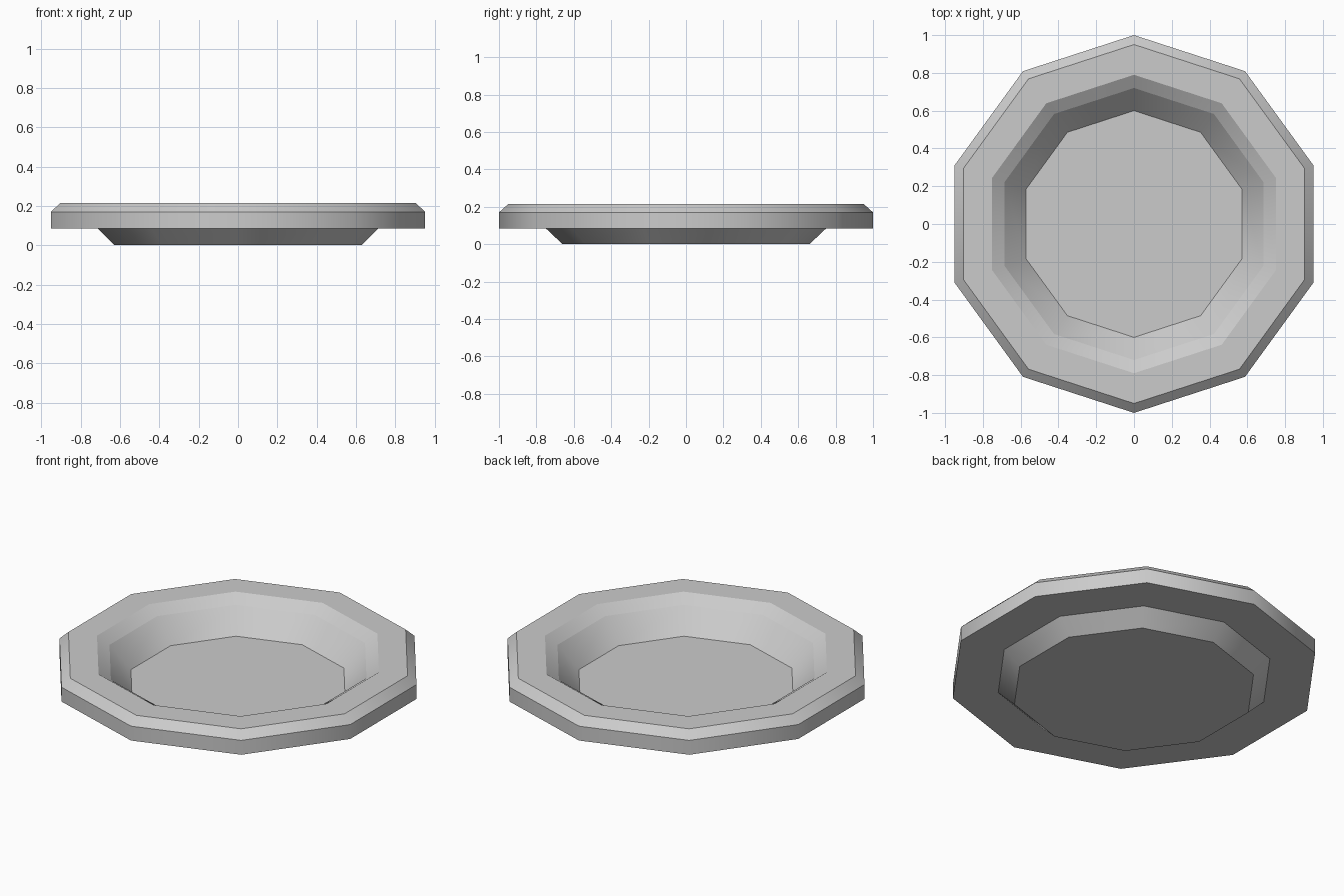
import bpy, bmesh, math

cube = bpy.data.objects.get("Cube")
if cube:
    bpy.data.objects.remove(cube, do_unlink=True)

SIDES = 10

# Plain grey glaze
grey = bpy.data.materials.new("light_grey")
grey.use_nodes = True
colour = (0.6, 0.6, 0.6, 1)
grey.diffuse_color = colour
grey.node_tree.nodes["Principled BSDF"].inputs["Base Color"].default_value = colour

# Plate profile (radius, height), from the foot round the rim to the well
profile = [
    (0.66, 0.0), (0.75, 0.085),      # foot
    (1.0, 0.085), (1.0, 0.17),       # underside and outer wall
    (0.95, 0.215), (0.79, 0.215),    # bevel and flat rim
    (0.72, 0.17), (0.6, 0.04),       # sloped well
]


def ring(bm, radius, z):
    """Ten-sided ring with a corner at the back and front."""
    angles = [math.pi / 2 + math.tau * i / SIDES for i in range(SIDES)]
    return [bm.verts.new((radius * math.cos(a), radius * math.sin(a), z)) for a in angles]


bm = bmesh.new()
rings = [ring(bm, r, z) for r, z in profile]

# Bands between neighbouring rings
for low, high in zip(rings, rings[1:]):
    for i in range(SIDES):
        j = (i + 1) % SIDES
        bm.faces.new((low[i], low[j], high[j], high[i]))

# Foot bottom and well floor
bm.faces.new(rings[0][::-1])
bm.faces.new(rings[-1])

# Smooth around the plate, crisp at every ring
for face in bm.faces:
    face.smooth = True
for loop in rings:
    for i in range(SIDES):
        bm.edges.get((loop[i], loop[(i + 1) % SIDES])).smooth = False
bmesh.ops.recalc_face_normals(bm, faces=bm.faces)

mesh = bpy.data.meshes.new("plate")
bm.to_mesh(mesh)
bm.free()
mesh.materials.append(grey)
plate = bpy.data.objects.new("plate", mesh)
bpy.context.collection.objects.link(plate)
